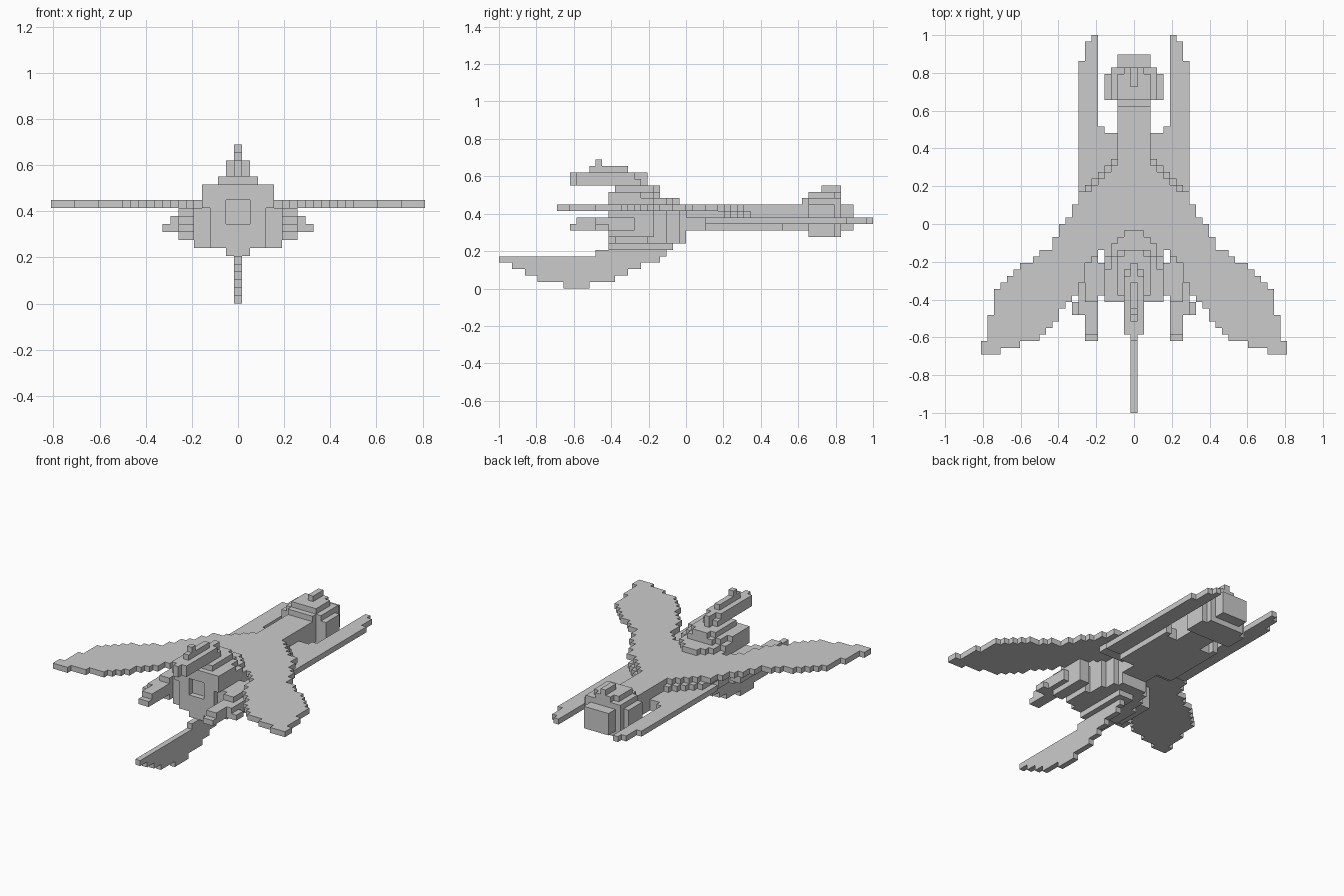
import bpy, bmesh
from math import floor

if "Cube" in bpy.data.objects:
    bpy.data.objects.remove(bpy.data.objects["Cube"])

V = 2 / 58            # edge of one cube
taken = {}            # cell -> part name


def box(part, x0, x1, y0, y1, z0, z1):
    """Fill cells x0..x1 (inclusive, mirrored), y0..y1 and z0..z1 (end exclusive)."""
    for i in range(x0, x1 + 1):
        for j in range(y0, y1):
            for k in range(z0, z1):
                taken.setdefault((i, j, k), part)
                taken.setdefault((-i, j, k), part)


def stair(part, ymin, steps, z0, z1):
    """Stepped round plan: list of (half width, back end)."""
    for hw, ymax in steps:
        box(part, 0, hw, ymin, ymax, z0, z1)


def lerp(points, x):
    for (xa, ya), (xb, yb) in zip(points, points[1:]):
        if xa <= x <= xb:
            return ya + (yb - ya) * (x - xa) / (xb - xa)
    return points[-1][1]


# Swept wings, one cube thick, with a thickened root below
lead = [(0, 10), (3, 9), (5, 7), (7, 5), (8, 5), (9, 3), (10, 1), (11, 0), (12, -2), (13, -4),
        (14, -4), (16, -6), (18, -7), (20, -9), (21, -10), (22, -14), (23, -18)]
trail = [(0, -1), (5, -4), (6, -5), (7, -6), (8, -9), (9, -11), (11, -13), (12, -15), (14, -17),
         (15, -18), (17, -18), (18, -19), (20, -19), (21, -20), (23, -20)]
for i in range(24):
    top, low = floor(lerp(lead, i) + 0.5), floor(lerp(trail, i) + 0.5)
    box("wings", i, i, low, top, 12, 13)
    if i < 8:
        box("wing_root", i, i, 0, top + 1, 11, 12)

# Central engine body with rounded back
stair("body", -12, [(3, -1)], 7, 12)
stair("body", -11, [(5, -6), (4, -3), (3, -1), (2, 0)], 7, 12)
stair("body", -12, [(4, -3), (2, 0)], 12, 13)
stair("body", -12, [(4, -5), (3, -3), (2, -2), (1, -1)], 13, 14)
stair("body", -12, [(4, -7), (3, -5), (2, -4)], 14, 15)
stair("body_cap", -11, [(2, -5), (1, -4)], 15, 16)
box("body_keel", 0, 1, -12, -2, 6, 7)
for i in (-1, 0, 1):                      # square recess in the front
    for k in (10, 11, 12):
        taken.pop((i, -12, k), None)

# Top gun
box("top_gun", 0, 1, -17, -7, 16, 17)
box("top_gun", 0, 1, -17, -8, 17, 18)
box("top_gun", 0, 0, -18, -6, 16, 18)
box("top_gun", 0, 0, -15, -9, 18, 19)
box("top_gun", 0, 0, -14, -13, 19, 20)

# Side pods with barrels
box("side_pods", 6, 7, -12, -5, 8, 12)
box("side_pods", 8, 8, -12, -8, 9, 11)
box("pod_barrels", 6, 7, -18, -12, 9, 10)
box("pod_barrels", 6, 7, -17, -12, 10, 11)
box("pod_fins", 8, 9, -14, -12, 9, 10)
box("pod_fins", 8, 8, -14, -12, 10, 11)

# Belly blade: (front, back) per layer
for k, (a, b) in enumerate([(-19, -15), (-23, -11), (-25, -9), (-27, -7), (-29, -4)]):
    box("belly_blade", 0, 0, a, b, k, k + 1)
box("belly_blade", 0, 0, -14, -3, 5, 6)

# Fuselage spine and lower plate
box("fuselage", 0, 2, 0, 26, 9, 13)
box("lower_plate", 0, 5, 3, 14, 9, 11)
box("lower_plate", 5, 5, 14, 15, 9, 11)

# Twin rails with stepped ends
for i, end in ((6, 29), (7, 28), (8, 25)):
    box("rails", i, i, 3, end, 10, 11)

# Cabin
box("cabin", 0, 4, 19, 23, 8, 13)
box("cabin", 0, 3, 19, 24, 8, 14)
box("cabin", 0, 2, 18, 24, 13, 14)
box("cabin_roof", 0, 2, 19, 23, 14, 15)
box("cabin_roof", 0, 1, 19, 24, 14, 15)
box("cabin_hatch", 0, 0, 21, 24, 15, 16)

# Turn the exposed cube sides into meshes, one object per part
for name in dict.fromkeys(taken.values()):
    bm = bmesh.new()
    for cell in [c for c, p in taken.items() if p == name]:
        for ax in range(3):
            for s in (0, 1):
                n = list(cell)
                n[ax] += 2 * s - 1
                if tuple(n) in taken:
                    continue
                u, w = (ax + 1) % 3, (ax + 2) % 3
                corners = []
                for a, b in ((0, 0), (1, 0), (1, 1), (0, 1)):
                    p = [cell[0] - 0.5, cell[1], cell[2]]
                    p[ax] += s
                    p[u] += a
                    p[w] += b
                    corners.append(bm.verts.new([c * V for c in p]))
                bm.faces.new(corners if s else corners[::-1])
    bmesh.ops.remove_doubles(bm, verts=bm.verts, dist=V * 0.01)
    bmesh.ops.dissolve_limit(bm, angle_limit=0.01, verts=bm.verts, edges=bm.edges)
    mesh = bpy.data.meshes.new(name)
    bm.to_mesh(mesh)
    bm.free()
    bpy.context.collection.objects.link(bpy.data.objects.new(name, mesh))
